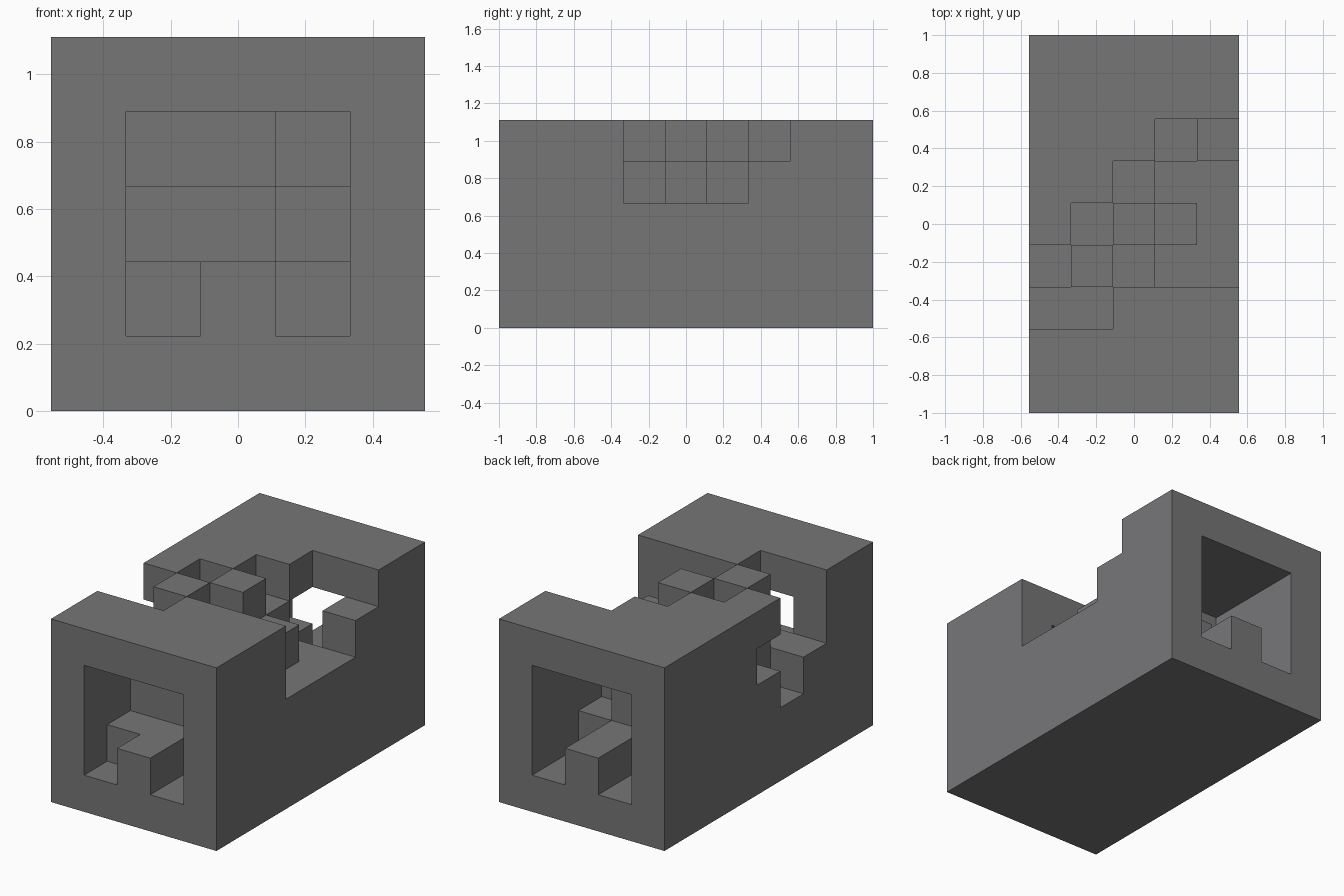
import bpy
import bmesh
from itertools import product
from mathutils import Vector

cube = bpy.data.objects.get("Cube")
if cube:
    bpy.data.objects.remove(cube, do_unlink=True)

UNIT = 2 / 9
SIZE = (5, 9, 5)
cells = set()


def block(x, y, z):
    """Unit cells covered by inclusive (first, last) ranges."""
    return set(product(*(range(a, b + 1) for a, b in (x, y, z))))


def fill(x, y, z):
    cells.update(block(x, y, z))


def carve(x, y, z):
    cells.difference_update(block(x, y, z))


# Square outer tube, open at both ends
fill((0, 4), (0, 8), (0, 4))
carve((1, 3), (0, 8), (1, 3))

# Stepped notch in the left wall and roof
carve((4, 4), (3, 5), (3, 4))
carve((3, 4), (6, 6), (4, 4))
carve((2, 3), (3, 5), (4, 4))
carve((1, 1), (3, 4), (4, 4))

# Stepped notch in the right wall and roof
carve((0, 1), (2, 3), (4, 4))
carve((0, 0), (2, 3), (3, 3))
carve((0, 0), (3, 3), (2, 2))
carve((0, 0), (4, 4), (3, 3))

# Solid middle core with its stepped upper layers
fill((1, 3), (3, 5), (1, 2))
fill((1, 2), (3, 5), (3, 3))
fill((3, 3), (4, 4), (3, 3))
fill((1, 1), (3, 3), (4, 4))
fill((2, 2), (4, 4), (4, 4))

# Front inner steps
fill((2, 2), (0, 2), (1, 1))
fill((1, 1), (1, 2), (1, 1))
fill((3, 3), (2, 2), (1, 1))
fill((1, 2), (2, 2), (2, 2))

# Back inner steps
fill((2, 2), (6, 8), (1, 1))
fill((1, 3), (6, 6), (1, 1))
fill((2, 2), (6, 6), (2, 2))

# Skin the cells: one quad on every exposed side
bm = bmesh.new()
verts = {}


def corner(p):
    key = tuple(p)
    if key not in verts:
        x, y, z = key
        verts[key] = bm.verts.new(
            Vector((x - SIZE[0] / 2, y - SIZE[1] / 2, z)) * UNIT)
    return verts[key]


for cell in sorted(cells):
    for axis, side in product(range(3), (0, 1)):
        neighbour = list(cell)
        neighbour[axis] += 2 * side - 1
        if tuple(neighbour) in cells:
            continue
        u, v = (axis + 1) % 3, (axis + 2) % 3
        quad = []
        for du, dv in ((0, 0), (1, 0), (1, 1), (0, 1)):
            p = list(cell)
            p[axis] += side
            p[u] += du
            p[v] += dv
            quad.append(corner(p))
        bm.faces.new(quad if side else quad[::-1])

mesh = bpy.data.meshes.new("puzzle_block")
bm.to_mesh(mesh)
bm.free()
obj = bpy.data.objects.new("puzzle_block", mesh)
bpy.context.collection.objects.link(obj)

# Plain grey material
grey = bpy.data.materials.new("grey")
grey.use_nodes = True
colour = (0.185, 0.18, 0.187, 1)
grey.diffuse_color = colour
grey.node_tree.nodes["Principled BSDF"].inputs["Base Color"].default_value = colour
mesh.materials.append(grey)
